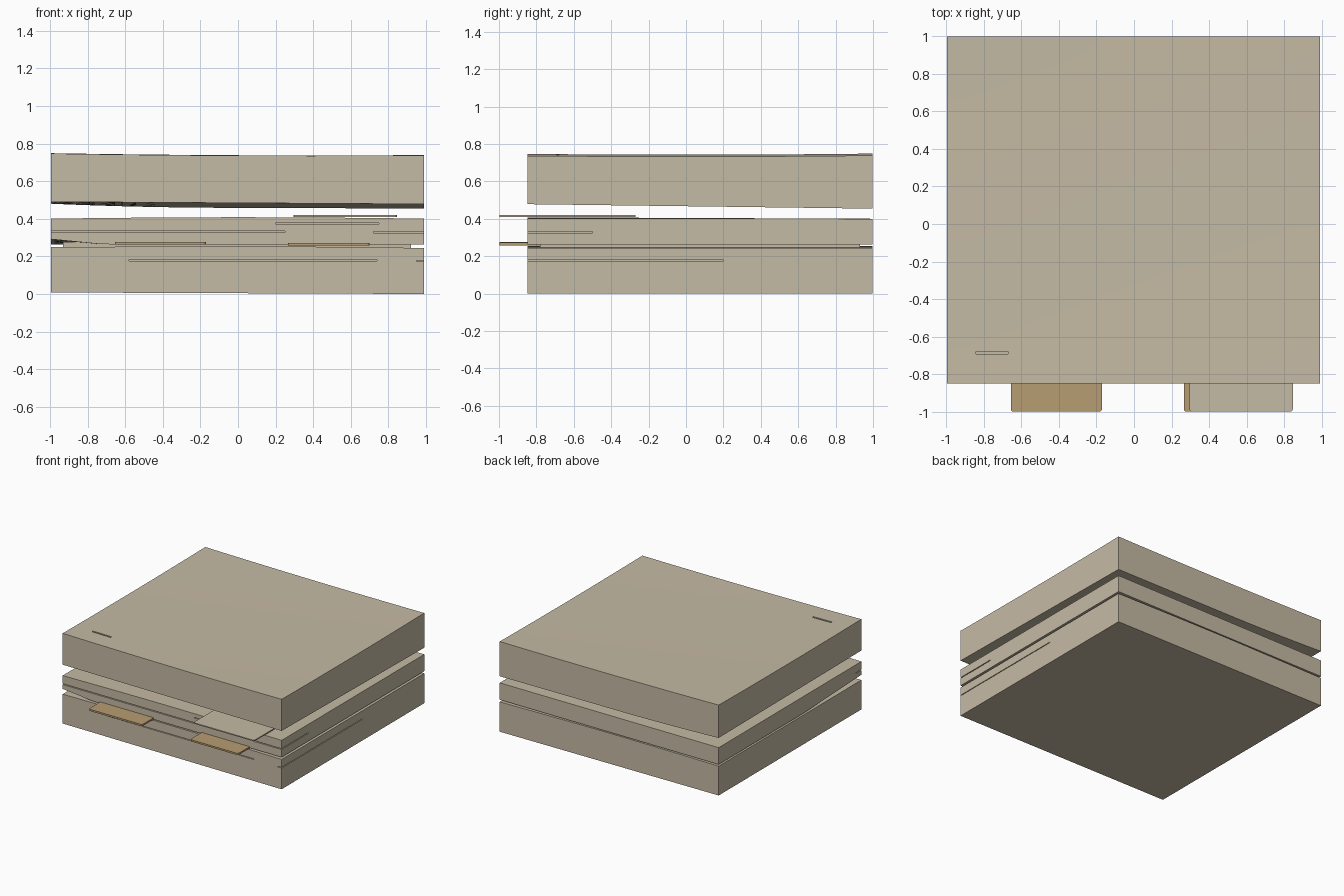
import bpy, bmesh, math

if "Cube" in bpy.data.objects:
    bpy.data.objects.remove(bpy.data.objects["Cube"])


def material(name, rgb):
    m = bpy.data.materials.new(name)
    m.diffuse_color = (*rgb, 1)
    m.use_nodes = True
    m.node_tree.nodes["Principled BSDF"].inputs["Base Color"].default_value = m.diffuse_color
    return m


PAPER = material("beige paper", (0.56, 0.495, 0.375))
TAN = material("tan divider", (0.47, 0.34, 0.17))


def finish(name, bm, mat):
    bmesh.ops.recalc_face_normals(bm, faces=bm.faces)
    me = bpy.data.meshes.new(name)
    bm.to_mesh(me)
    bm.free()
    me.materials.append(mat)
    ob = bpy.data.objects.new(name, me)
    bpy.context.collection.objects.link(ob)
    return ob


def box(bm, x0, x1, y0, y1, z0, z1):
    vs = bmesh.ops.create_cube(bm, size=1)["verts"]
    for v in vs:
        v.co.x = x1 if v.co.x > 0 else x0
        v.co.y = y1 if v.co.y > 0 else y0
        v.co.z = z1 if v.co.z > 0 else z0
    return vs


def stack(name, bottom, top, slits=(), n=16):
    """Block of pages with wavy bottom and top, and slits cut in its sides."""
    bm = bmesh.new()
    bmesh.ops.create_grid(bm, x_segments=n, y_segments=n, size=1)
    for v in bm.verts:
        v.co.x = v.co.x * 0.992 - 0.003
        v.co.y = 0.075 + v.co.y * 0.923
    ext = bmesh.ops.extrude_face_region(bm, geom=bm.faces[:], use_keep_orig=True)
    upper = {g for g in ext["geom"] if isinstance(g, bmesh.types.BMVert)}
    for v in bm.verts:
        v.co.z = (top if v in upper else bottom)(v.co.x, v.co.y)
    ob = finish(name, bm, PAPER)
    if slits:
        cb = bmesh.new()
        for s in slits:
            box(cb, *s)
        cutter = finish("slit_cutter", cb, PAPER)
        cutter.hide_render = True
        mod = ob.modifiers.new("slits", "BOOLEAN")
        mod.operation, mod.object, mod.solver = "DIFFERENCE", cutter, "EXACT"
        bpy.context.view_layer.objects.active = ob
        bpy.ops.object.modifier_apply(modifier=mod.name)
        bpy.data.objects.remove(cutter)
    bpy.context.view_layer.objects.active = ob
    ob.select_set(True)
    bpy.ops.object.shade_smooth_by_angle(angle=math.radians(25))
    ob.select_set(False)
    return ob


def sheet(name, mat, x0, x1, back, z, thick):
    """Thin sheet sticking out of the front, with rounded front corners."""
    bm = bmesh.new()
    box(bm, x0, x1, -0.998, back, z, z + thick)
    edges = [e for e in bm.edges
             if abs(e.verts[0].co.z - e.verts[1].co.z) > thick / 2 and e.verts[0].co.y < -0.9]
    bmesh.ops.bevel(bm, geom=edges, offset=0.015, segments=3, affect="EDGES", profile=0.5)
    return finish(name, bm, mat)


def depth(y):
    return (y + 0.85) / 1.85


# Surfaces of the three paper stacks
def low_top(x, y):
    return 0.25 + 0.004 * math.cos(2 * x) - 0.004 * max(x, 0)


def mid_bottom(x, y):
    corner = max(0, -x - 0.7) / 0.3 * max(0, 1 - depth(y) * 2.5)
    return 0.262 + 0.03 * corner


def mid_top(x, y):
    return 0.40 + 0.008 * math.cos(1.5 * x) * (1 - depth(y))


def high_bottom(x, y):
    front = 0.484 - 0.006 * x
    back = 0.458 + 0.022 * max(0, -x) ** 2 - 0.004 * max(0, x)
    return front + (back - front) * depth(y)


def high_top(x, y):
    return 0.737 - 0.005 * x + 0.006 * (x * x - 0.5) + 0.006 * (y * y - 0.4)


stack("bottom_stack", lambda x, y: 0.0 + 0.008 * (1 - x) / 2, low_top, [
    (-0.58, 0.74, -0.9, -0.80, 0.176, 0.182),
    (0.95, 1.05, -0.9, 0.20, 0.173, 0.179)])
stack("middle_stack", mid_bottom, mid_top, [
    (-1.05, 0.25, -0.9, -0.78, 0.327, 0.334),
    (0.2, 0.75, -0.9, -0.80, 0.371, 0.377),
    (0.72, 1.05, -0.9, -0.50, 0.325, 0.332)])
stack("top_stack", high_bottom, high_top, [
    (-0.84, -0.67, -0.692, -0.678, 0.70, 0.80)])

# Spine pages joining the lower stacks inside, behind the narrow gap
bm = bmesh.new()
box(bm, -0.93, 0.92, -0.78, 0.93, 0.235, 0.275)
finish("inner_pages", bm, PAPER)

# Divider tabs sticking out of the front
sheet("left_divider_tab", TAN, -0.655, -0.17, -0.5, 0.262, 0.014)
sheet("right_divider_tab", TAN, 0.265, 0.70, -0.5, 0.258, 0.014)
sheet("loose_sheet_tab", PAPER, 0.295, 0.845, -0.27, 0.41, 0.009)
